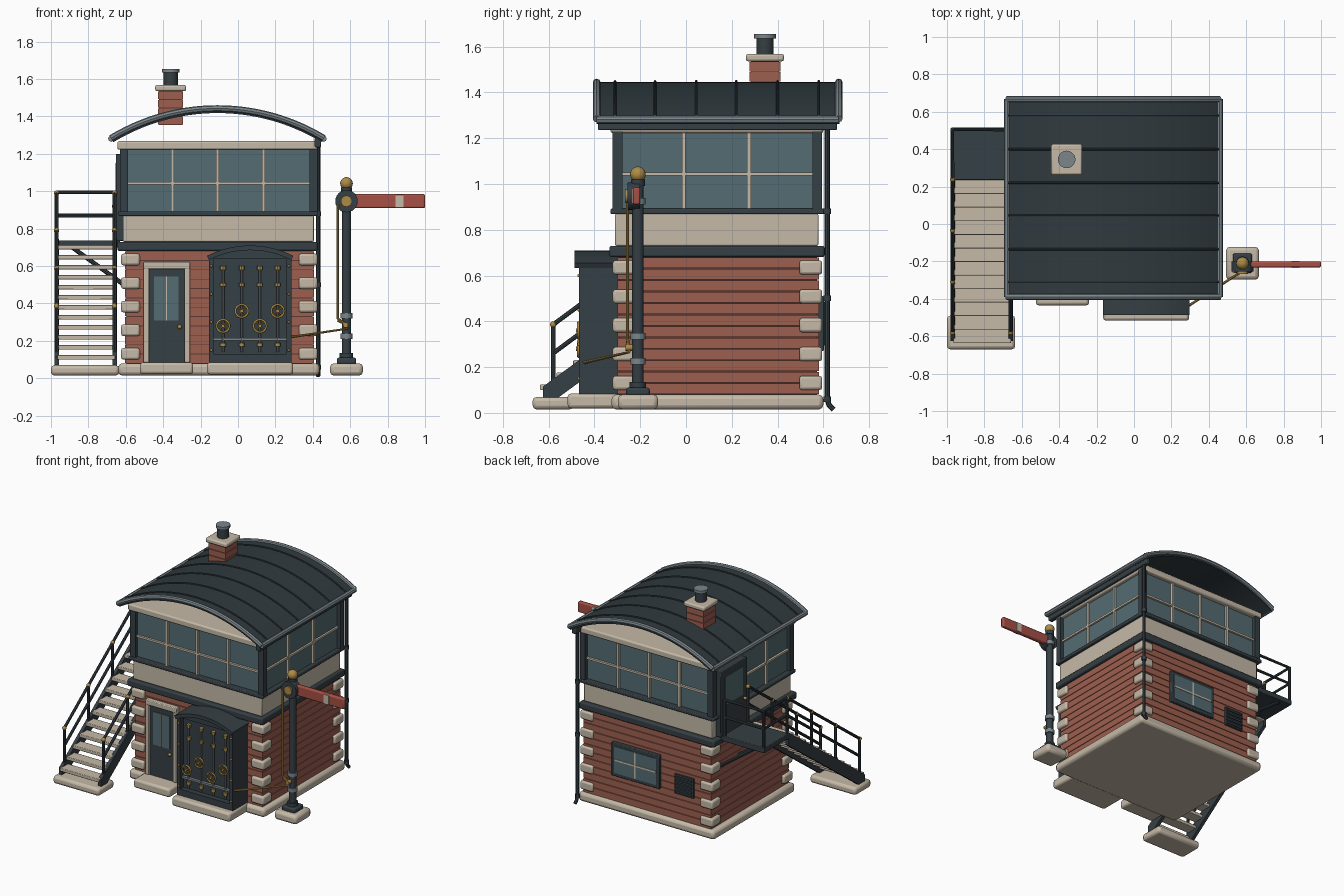
import bpy, bmesh, math
from mathutils import Vector

if "Cube" in bpy.data.objects:
    bpy.data.objects.remove(bpy.data.objects["Cube"])

def mat(name, c):
    m = bpy.data.materials.new(name)
    m.diffuse_color = (*c, 1)
    m.use_nodes = True
    m.node_tree.nodes["Principled BSDF"].inputs["Base Color"].default_value = m.diffuse_color
    return m

BRICK = mat("brick", (.34, .115, .08)); MORTAR = mat("mortar", (.10, .04, .035))
DARK = mat("dark_paint", (.036, .05, .058)); CREAM = mat("cream_stone", (.56, .49, .39))
GLASS = mat("glass", (.09, .15, .17)); BRASS = mat("brass", (.42, .26, .06))
STEEL = mat("steel", (.20, .24, .26)); RED = mat("red", (.38, .08, .06))
ROOF = mat("roof_metal", (.03, .042, .048))

def finish(ob, name, m):
    ob.name = name
    ob.data.materials.clear()
    ob.data.materials.append(m)
    return ob

def box(name, x, y, z, m, bev=0.0):
    bpy.ops.mesh.primitive_cube_add(size=1, location=((x[0]+x[1])/2, (y[0]+y[1])/2, (z[0]+z[1])/2))
    ob = bpy.context.object
    ob.scale = (x[1]-x[0], y[1]-y[0], z[1]-z[0])
    bpy.ops.object.transform_apply(location=False, rotation=False, scale=True)
    if bev:
        b = ob.modifiers.new("bevel", 'BEVEL')
        b.width, b.segments = bev, 2
        bpy.ops.object.shade_smooth_by_angle()
    return finish(ob, name, m)

def cyl(name, a, b, r, m, n=20):
    a, b = Vector(a), Vector(b)
    bpy.ops.mesh.primitive_cylinder_add(vertices=n, radius=r, depth=(b-a).length, location=(a+b)/2)
    ob = bpy.context.object
    ob.rotation_euler = (b-a).to_track_quat('Z', 'Y').to_euler()
    bpy.ops.object.shade_smooth_by_angle()
    return finish(ob, name, m)

def ball(name, c, r, m):
    bpy.ops.mesh.primitive_uv_sphere_add(segments=16, ring_count=10, radius=r, location=c)
    bpy.ops.object.shade_smooth()
    return finish(bpy.context.object, name, m)

def tube(name, pts, r, m):
    cu = bpy.data.curves.new(name, 'CURVE')
    cu.dimensions, cu.bevel_depth, cu.bevel_resolution, cu.use_fill_caps = '3D', r, 2, True
    s = cu.splines.new('POLY')
    s.points.add(len(pts)-1)
    for p, q in zip(s.points, pts):
        p.co = (*q, 1)
    ob = bpy.data.objects.new(name, cu)
    bpy.context.collection.objects.link(ob)
    bpy.ops.object.select_all(action='DESELECT')
    bpy.context.view_layer.objects.active = ob
    ob.select_set(True)
    bpy.ops.object.convert(target='MESH')
    bpy.ops.object.shade_smooth_by_angle()
    return finish(bpy.context.object, name, m)

def prism(name, pts, vec, m):
    bm = bmesh.new()
    f = bm.faces.new([bm.verts.new(p) for p in pts])
    r = bmesh.ops.extrude_face_region(bm, geom=[f])
    bmesh.ops.translate(bm, vec=vec, verts=[v for v in r['geom'] if isinstance(v, bmesh.types.BMVert)])
    bmesh.ops.recalc_face_normals(bm, faces=bm.faces)
    me = bpy.data.meshes.new(name)
    bm.to_mesh(me); bm.free()
    ob = bpy.data.objects.new(name, me)
    bpy.context.collection.objects.link(ob)
    bpy.context.view_layer.objects.active = ob
    ob.select_set(True)
    bpy.ops.object.shade_smooth_by_angle()
    return finish(ob, name, m)

def arc(cx, cz, r, half, y, n=28):
    return [(cx + r*math.sin(t), y, cz + r*math.cos(t)) for t in (half*(2*i/n-1) for i in range(n+1))]

# Brick ground floor
box("plinth", (-.64, .435), (-.325, .60), (.015, .08), CREAM, .02)
box("mortar_core", (-.597, .397), (-.292, .572), (.07, .69), MORTAR)
for i in range(12):
    z = .08 + i*.05
    box("brick_course", (-.605, .405), (-.30, .58), (z+.002, z+.048), BRICK)
for x in (-.625, .325):
    for y in (-.32, .495):
        for i in range(5):
            z = .10 + i*.126
            box("quoin", (x, x+.10), (y, y+.10), (z, z+.062), CREAM, .012)

# Upper floor
box("floor_band", (-.645, .425), (-.335, .605), (.68, .73), DARK, .01)
box("cream_panel", (-.615, .405), (-.31, .578), (.73, .87), CREAM, .006)
box("sill_rail", (-.64, .425), (-.33, .605), (.868, .892), DARK, .006)
box("glazing", (-.605, .397), (-.295, .565), (.89, 1.225), GLASS)
box("ceiling_header", (-.645, .425), (-.33, .60), (1.222, 1.268), CREAM, .01)
for x in (-.63, .383):
    for y in (-.32, .552):
        box("corner_post", (x, x+.042), (y, y+.042), (.88, 1.23), DARK)
for y in (-.302, .572):
    for x in (-.35, -.11, .137):
        box("mullion", (x-.008, x+.008), (y-.01, y+.01), (.89, 1.225), CREAM)
    box("glazing_bar", (-.6, .39), (y-.008, y+.008), (1.036, 1.05), CREAM)
for x, ys in ((.402, (-.01, .275)), (-.612, (-.03,))):
    for y in ys:
        box("side_mullion", (x-.01, x+.01), (y-.008, y+.008), (.89, 1.225), CREAM)
    box("side_glazing_bar", (x-.008, x+.008), (-.29, .56 if x > 0 else .23), (1.036, 1.05), CREAM)
box("upper_door", (-.652, -.6), (.24, .54), (.735, 1.2), DARK, .004)
box("upper_door_glass", (-.656, -.64), (.29, .49), (.95, 1.15), GLASS)
ball("upper_door_knob", (-.662, .275, .92), .012, BRASS)

# Curved roof with rims and seams
CX, R, H = -.11, 1.095, .545
CZ = 1.44 - R
prism("roof_shell", arc(CX, CZ, R+.006, H, -.39) + arc(CX, CZ, R-.022, H, -.39)[::-1], (0, 1.06, 0), ROOF)
for y in (-.39, .667):
    tube("roof_end_rim", arc(CX, CZ, R+.003, H, y), .017, STEEL)
for s in (-1, 1):
    x, z = CX + s*R*math.sin(H), CZ + R*math.cos(H)
    tube("roof_side_rim", [(x, -.39, z), (x, .667, z)], .017, STEEL)
for y in (-.31, -.135, .045, .22, .40, .58):
    tube("roof_seam", arc(CX, CZ, R+.008, H, y), .006, ROOF)
box("gutter", (.41, .445), (-.385, .66), (1.235, 1.285), DARK, .006)
tube("downpipe", [(.428, .617, 1.25), (.428, .617, .06), (.428, .625, .035), (.428, .645, .014)], .012, DARK)
for z in (.06, .5, .88):
    cyl("pipe_collar", (.428, .617, z-.012), (.428, .617, z+.012), .017, DARK, 12)

# Chimney
box("chimney_core", (-.422, -.298), (.283, .407), (1.355, 1.535), MORTAR)
for i in range(4):
    z = 1.355 + i*.045
    box("chimney_course", (-.427, -.293), (.277, .413), (z+.002, z+.043), BRICK)
box("chimney_cap", (-.443, -.277), (.262, .428), (1.535, 1.568), CREAM, .01)
cyl("chimney_pot", (-.36, .345, 1.56), (-.36, .345, 1.645), .038, DARK)
cyl("chimney_pot_rim", (-.36, .345, 1.635), (-.36, .345, 1.655), .047, STEEL)

# Ground floor door
box("door_step", (-.525, -.24), (-.435, -.29), (.022, .085), CREAM, .015)
for x in (-.505, -.287):
    box("door_jamb", (x, x+.03), (-.33, -.29), (.085, .62), CREAM, .005)
box("door_lintel", (-.505, -.257), (-.332, -.29), (.585, .622), CREAM, .005)
box("door_leaf", (-.476, -.286), (-.318, -.29), (.085, .59), DARK)
box("door_glass", (-.448, -.318), (-.323, -.3), (.31, .545), GLASS)
box("door_glass_bar", (-.386, -.38), (-.326, -.31), (.31, .545), CREAM)
ball("door_knob", (-.312, -.328, .275), .012, BRASS)

# Lever cabinet
box("cabinet_base", (-.165, .295), (-.517, -.29), (.02, .085), CREAM, .015)
box("cabinet_back", (-.15, .28), (-.43, -.29), (.08, .65), DARK)
for x in (-.155, .26):
    box("cabinet_side", (x, x+.025), (-.468, -.29), (.08, .65), DARK)
    for z in (.15, .3, .45, .6):
        ball("cabinet_rivet", (x+.0125, -.468, z), .007, BRASS)
box("cabinet_lower_lip", (-.15, .28), (-.468, -.4), (.08, .13), DARK)
prism("cabinet_head", arc(.065, .2, .49, .46, -.462, 16), (0, .17, 0), DARK)
prism("cabinet_roof", arc(.065, .2, .51, .47, -.487, 16) + arc(.065, .2, .485, .47, -.487, 16)[::-1], (0, .19, 0), DARK)
box("cabinet_bar", (-.14, .27), (-.45, -.43), (.202, .216), STEEL)
for i, x in enumerate((-.08, .02, .117, .212)):
    zc = (.28, .36)[i % 2]
    cyl("lever_rod", (x, -.445, .14), (x, -.445, .6), .007, STEEL, 10)
    for z in (.59, .5, .18):
        cyl("lever_collar", (x, -.445, z-.01), (x, -.445, z+.01), .015, BRASS, 12)
    bpy.ops.mesh.primitive_torus_add(major_radius=.034, minor_radius=.006, major_segments=24, minor_segments=8,
                                     location=(x, -.47, zc), rotation=(math.pi/2, 0, 0))
    bpy.ops.object.shade_smooth()
    finish(bpy.context.object, "lever_wheel", BRASS)
    for a in (.8, 2.4):
        d = Vector((math.cos(a), 0, math.sin(a)))*.034
        c = Vector((x, -.47, zc))
        cyl("wheel_spoke", c-d, c+d, .004, BRASS, 8)
    cyl("wheel_hub", (x, -.44, zc), (x, -.48, zc), .009, BRASS, 12)

# Back window and vent
box("back_window_frame", (-.21, .17), (.57, .602), (.27, .51), DARK, .005)
box("back_window_glass", (-.185, .145), (.58, .606), (.295, .485), GLASS)
box("back_window_mullion", (-.026, -.014), (.59, .61), (.295, .485), CREAM)
box("back_window_bar", (-.185, .145), (.59, .61), (.384, .396), CREAM)
box("vent_frame", (-.475, -.325), (.57, .594), (.27, .41), DARK)
for i in range(5):
    box("vent_slat", (-.465, -.335), (.585, .602), (.28+i*.026, .293+i*.026), DARK)

# Outside stair and landing
box("stair_pad", (-1.0, -.635), (-.67, -.49), (.015, .07), CREAM, .018)
box("landing", (-.98, -.63), (.235, .515), (.70, .738), DARK, .004)
slope = .0535/.0725
tz = lambda y: .70 + (y-.205)*slope
for i in range(12):
    y = .205 - i*.0725
    box("stair_tread", (-.965, -.658), (y-.045, y+.04), (tz(y)-.012, tz(y)+.012), CREAM, .004)
for x in (-.97, -.66):
    prism("stringer", [(x-.012, .24, tz(.24)+.02), (x-.012, .24, tz(.24)-.075),
                       (x-.012, -.56, .065), (x-.012, -.625, .065), (x-.012, -.625, .115)], (.024, 0, 0), DARK)
    for y in (-.58, -.307, -.033, .24):
        tube("stair_post", [(x, y, tz(y)-.02), (x, y, tz(y)+.265)], .01, DARK)
        ball("post_joint", (x, y, tz(y)+.265), .014, BRASS)
    for h in (.265, .14):
        tube("stair_rail", [(x, -.58, tz(-.58)+h), (x, .24, tz(.24)+h)], .01, DARK)
for h in (.995, .87):
    tube("landing_rail", [(-.97, .24, h), (-.97, .505, h), (-.66, .505, h)], .01, DARK)
for p in ((-.97, .505), (-.66, .505)):
    tube("landing_post", [(*p, .72), (*p, .998)], .011, DARK)
for y in (.27, .48):
    tube("landing_bracket", [(-.61, y, .5), (-.9, y, .71)], .012, DARK)

# Semaphore signal
SX, SY = .58, -.21
box("signal_base", (.492, .668), (-.298, -.122), (.015, .08), CREAM, .02)
box("signal_foot", (.528, .632), (-.262, -.158), (.075, .11), DARK, .01)
cyl("signal_post", (SX, SY, .1), (SX, SY, 1.01), .025, DARK)
for z, r, m in ((.12, .036, DARK), (.225, .033, STEEL), (.335, .033, STEEL), (.925, .033, STEEL), (1.005, .03, DARK)):
    cyl("signal_collar", (SX, SY, z-.014), (SX, SY, z+.014), r, m)
ball("signal_finial", (SX, SY, 1.042), .034, BRASS)
box("signal_arm", (.6, 1.0), (-.232, -.2), (.91, .985), RED, .008)
box("signal_arm_band", (.842, .884), (-.236, -.198), (.914, .981), CREAM)
cyl("arm_pivot", (SX, -.255, .947), (SX, -.2, .947), .06, DARK, 24)
cyl("pivot_hub", (SX, -.266, .947), (SX, -.25, .947), .03, BRASS)
tube("pull_rod", [(.533, -.255, .93), (.533, -.255, .32), (.582, -.25, .285)], .007, BRASS)
tube("crank_rod", [(.533, -.255, .31), (.582, -.25, .285), (.582, -.25, .265), (.28, -.445, .22)], .007, BRASS)
cyl("crank_pin", (.575, -.265, .285), (.575, -.2, .285), .014, BRASS, 12)
